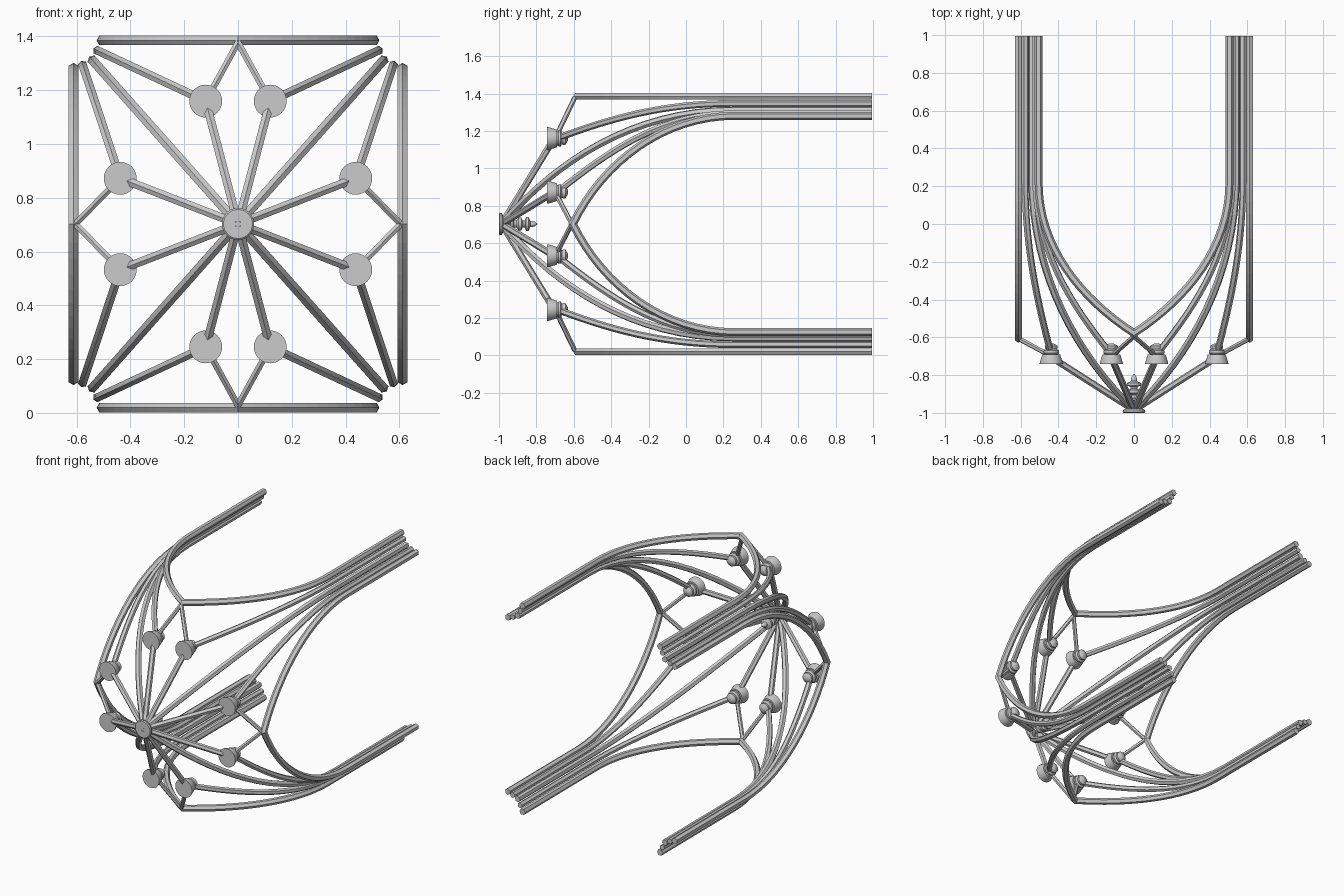
import bpy, bmesh, math
from mathutils import Vector

if "Cube" in bpy.data.objects:
    bpy.data.objects.remove(bpy.data.objects["Cube"])

CZ = 0.7025      # centre height of the vault
APEX = -0.985    # y of the crown
END = 0.995      # y of the rib feet


def finish(name, bm, smooth=None):
    bmesh.ops.recalc_face_normals(bm, faces=bm.faces)
    me = bpy.data.meshes.new(name)
    bm.to_mesh(me)
    bm.free()
    ob = bpy.data.objects.new(name, me)
    bpy.context.collection.objects.link(ob)
    if smooth:
        bpy.ops.object.select_all(action='DESELECT')
        bpy.context.view_layer.objects.active = ob
        ob.select_set(True)
        bpy.ops.object.shade_smooth_by_angle(angle=math.radians(smooth))
    return ob


def sweep(name, pts, normal, r):
    """Hexagonal bar along a planar path, mitred at the corners."""
    bm = bmesh.new()
    n = normal.normalized()
    rings = []
    for i, p in enumerate(pts):
        d0 = (p - pts[max(i - 1, 0)]).normalized()
        d1 = (pts[min(i + 1, len(pts) - 1)] - p).normalized()
        t = (d0 + d1).normalized()
        side = t.cross(n)
        ref = d1 if d1.length else d0
        side /= max(abs(t.dot(ref)), 0.3)
        rings.append([bm.verts.new(p + side * r * math.cos(k * math.pi / 3)
                                   + n * r * math.sin(k * math.pi / 3)) for k in range(6)])
    for a, b in zip(rings, rings[1:]):
        for k in range(6):
            bm.faces.new((a[k], a[(k + 1) % 6], b[(k + 1) % 6], b[k]))
    bm.faces.new(rings[0])
    bm.faces.new(rings[-1])
    return finish(name, bm)


def arc(top, foot, spring, angle, n=16):
    """Curve from the crown point down to a straight shaft, in a plane holding y."""
    p0, p3 = Vector(top), Vector((foot[0], spring, foot[1]))
    out = Vector((p3.x - p0.x, 0, p3.z - p0.z))
    span = out.length
    out.normalize()
    a = math.radians(angle)
    k = 0.36 * (p3 - p0).length
    p1 = p0 + (out * math.sin(a) + Vector((0, math.cos(a), 0))) * k
    p2 = p3 - Vector((0, k, 0))
    pts = []
    for i in range(n + 1):
        t = i / n
        s = 1 - t
        pts.append(p0 * s**3 + p1 * 3 * s * s * t + p2 * 3 * s * t * t + p3 * t**3)
    return pts + [Vector((foot[0], END, foot[1]))], out.cross(Vector((0, 1, 0)))


def bar(name, a, b, r):
    a, b = Vector(a), Vector(b)
    n = (b - a).cross(Vector((0, 1, 0)))
    sweep(name, [a, b], n, r)


def lathe(name, x, z, profile, seg=32):
    """Turned part around an axis parallel to y; profile is (y, radius)."""
    bm = bmesh.new()
    rings = [[bm.verts.new((x + r * math.cos(2 * math.pi * k / seg), y,
                            z + r * math.sin(2 * math.pi * k / seg))) for k in range(seg)]
             for y, r in profile]
    for a, b in zip(rings, rings[1:]):
        for k in range(seg):
            bm.faces.new((a[k], a[(k + 1) % seg], b[(k + 1) % seg], b[k]))
    bm.faces.new(rings[0])
    bm.faces.new(rings[-1])
    finish(name, bm, 35)


# Ribs fanning out of each of the four corner shafts
for sx in (-1, 1):
    for sz in (-1, 1):
        def P(x, y, v):
            return (sx * x, y, CZ + sz * v)

        def F(x, v):
            return (sx * x, CZ + sz * v)
        pts, n = arc((0, APEX, CZ), F(0.54, 0.608), 0.25, 57)
        sweep("diagonal_rib", pts, n, 0.02)
        for name, bx, bv, fx, fv in (("upper", 0.12, 0.457, 0.522, 0.645),
                                     ("side", 0.438, 0.17, 0.577, 0.59)):
            pts, n = arc(P(bx, -0.69, bv), F(fx, fv), 0.25, 42 if name == "upper" else 40)
            sweep(name + "_branch_rib", pts, n, 0.018)
            # Straight rib from crown to boss
            bar(name + "_crown_rib", (0, APEX, CZ), P(bx * .93, -0.725, bv * .93), 0.018)
            # Thin link from boss to the wall arch tip
            tip = P(0, -0.595, 0.675) if name == "upper" else P(0.605, -0.61, 0)
            bar(name + "_link_rib", P(bx, -0.7, bv), tip, 0.0135)
            # Turned boss
            x, _, z = P(bx, 0, bv)
            lathe(name + "_boss", x, z, [
                (-0.742, 0.061), (-0.735, 0.061), (-0.69, 0.047), (-0.69, 0.036),
                (-0.682, 0.042), (-0.67, 0.042), (-0.663, 0.03), (-0.655, 0.034),
                (-0.645, 0.034), (-0.638, 0.022), (-0.632, 0.012)])

# Pointed wall arches on the four sides
for s in (-1, 1):
    v = CZ + s * 0.683
    half, n = arc((0, -0.578, v), (0.505, v), 0.22, 57)
    left = [Vector((-p.x, p.y, p.z)) for p in reversed(half[1:])]
    sweep("upper_wall_arch" if s > 0 else "lower_wall_arch", left + half, n, 0.021)
    x = s * 0.612
    half, n = arc((x, -0.605, CZ), (x, CZ + 0.578), 0.26, 64)
    low = [Vector((p.x, p.y, 2 * CZ - p.z)) for p in reversed(half[1:])]
    sweep("side_wall_arch", low + half, n, 0.021)

# Crown boss with hanging pendant
lathe("crown_boss", 0, CZ, [
    (-1.0, 0.054), (-0.995, 0.06), (-0.985, 0.058), (-0.975, 0.04), (-0.94, 0.02),
    (-0.935, 0.03), (-0.925, 0.03), (-0.92, 0.02), (-0.905, 0.02), (-0.895, 0.034),
    (-0.88, 0.034), (-0.872, 0.018), (-0.862, 0.018), (-0.855, 0.038), (-0.842, 0.038),
    (-0.832, 0.015), (-0.82, 0.017), (-0.808, 0.012), (-0.795, 0.002)])
